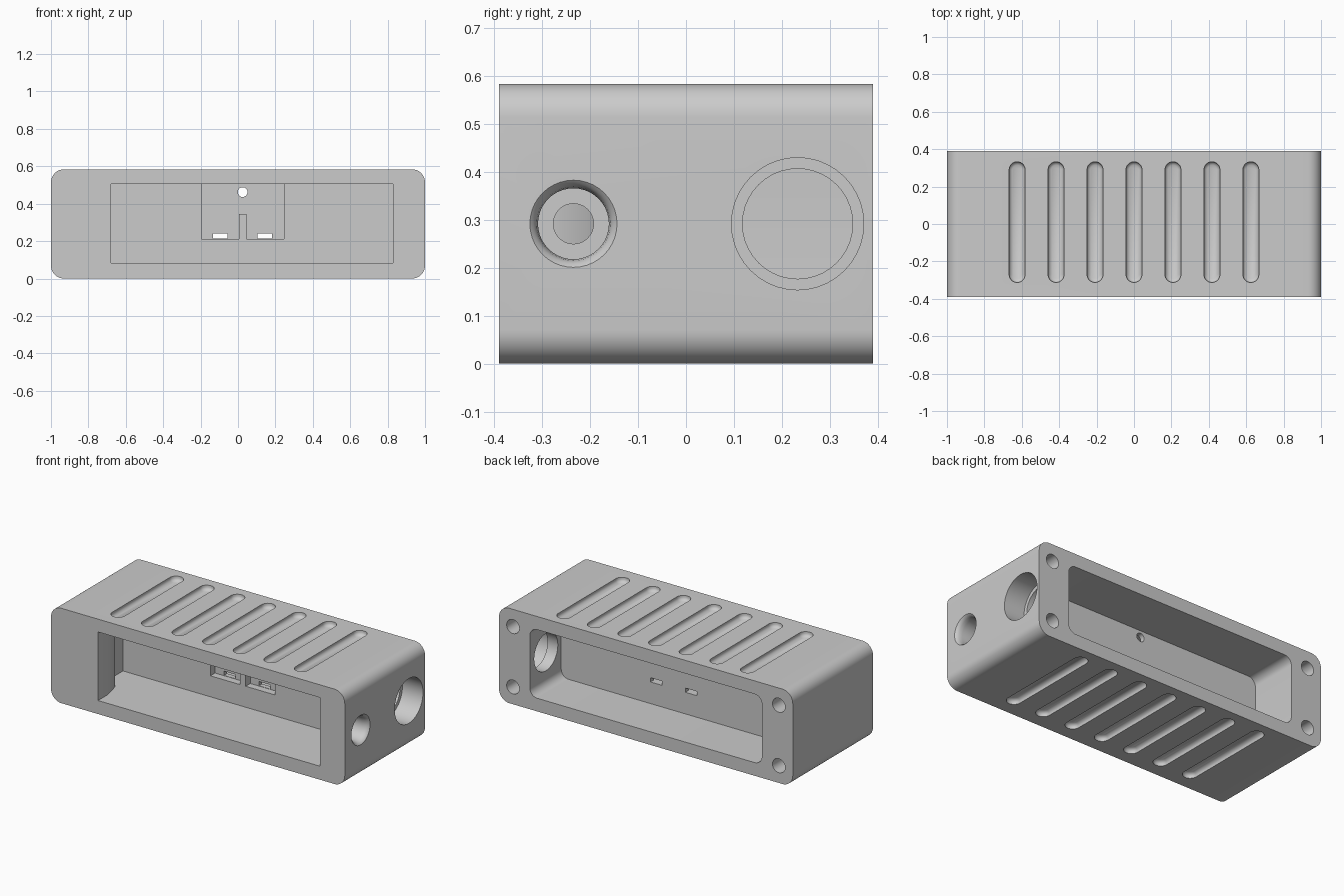
import bpy, bmesh
from math import sin, cos, pi, radians

if "Cube" in bpy.data.objects:
    bpy.data.objects.remove(bpy.data.objects["Cube"], do_unlink=True)

grey = bpy.data.materials.new("light_grey")
grey.use_nodes = True
COLOR = (0.6, 0.6, 0.6, 1)
grey.diffuse_color = COLOR
grey.node_tree.nodes["Principled BSDF"].inputs["Base Color"].default_value = COLOR

# Maps (u, v, t) to world space; t runs along the named axis
AXES = {"x": lambda u, v, t: (t, u, v),
        "y": lambda u, v, t: (u, t, v),
        "z": lambda u, v, t: (u, v, t)}


def rounded(cu, cv, w, h, r, n=10):
    """Rounded rectangle outline; a circle when w = h = 2r."""
    pts = []
    for k, (su, sv) in enumerate([(1, 1), (-1, 1), (-1, -1), (1, -1)]):
        for i in range(n + 1):
            a = (k + i / n) * pi / 2
            pts.append((cu + su * (w / 2 - r) + r * cos(a),
                        cv + sv * (h / 2 - r) + r * sin(a)))
    return pts


def loft(name, sections, axis):
    """Solid through matching outlines, each given as (outline, t)."""
    bm = bmesh.new()
    rings = [[bm.verts.new(AXES[axis](u, v, t)) for u, v in outline]
             for outline, t in sections]
    for a, b in zip(rings, rings[1:]):
        for i in range(len(a)):
            j = (i + 1) % len(a)
            bm.faces.new((a[i], a[j], b[j], b[i]))
    bm.faces.new(rings[0])
    bm.faces.new(rings[-1])
    bmesh.ops.remove_doubles(bm, verts=bm.verts, dist=1e-5)
    bmesh.ops.recalc_face_normals(bm, faces=bm.faces)
    mesh = bpy.data.meshes.new(name)
    bm.to_mesh(mesh)
    bm.free()
    ob = bpy.data.objects.new(name, mesh)
    bpy.context.collection.objects.link(ob)
    mesh.materials.append(grey)
    return ob


def prism(name, outline, t0, t1, axis):
    return loft(name, [(outline, t0), (outline, t1)], axis)


def bore(name, cu, cv, steps, axis):
    """Round cutter from (radius, t) steps."""
    return loft(name, [(rounded(cu, cv, 2 * r, 2 * r, r), t) for r, t in steps], axis)


def cut(target, cutter):
    mod = target.modifiers.new("cut", "BOOLEAN")
    mod.operation = "DIFFERENCE"
    mod.solver = "EXACT"
    mod.object = cutter
    bpy.context.view_layer.objects.active = target
    bpy.ops.object.modifier_apply(modifier=mod.name)
    bpy.data.objects.remove(cutter, do_unlink=True)


def box(u0, u1, v0, v1):
    return [(u0, v0), (u1, v0), (u1, v1), (u0, v1)]


H, D = 0.584, 0.39
MID = H / 2
LOW, HIGH = 0.083, 0.505

# Outer shell with rounded long edges
body = prism("enclosure_body", rounded(0, MID, 2, H, 0.07), -D, D, "y")

# Front compartment, undercut behind its thick left-hand lip
front = [(-0.68, -0.5), (0.83, -0.5), (0.83, 0.01), (-0.79, 0.01),
         (-0.79, -0.11), (-0.705, -0.19), (-0.68, -0.3)]
cut(body, prism("front_pocket", front, LOW, HIGH, "z"))

# Rear compartment with rounded corners
cut(body, prism("rear_pocket", rounded(0, MID, 1.58, HIGH - LOW, 0.05), 0.085, 0.5, "y"))

# Connector recess in the dividing wall, with a tongue left standing
recess = [(-0.195, 0.212), (0.005, 0.212), (0.005, 0.345), (0.045, 0.345),
          (0.045, 0.212), (0.245, 0.212), (0.245, HIGH), (-0.195, HIGH)]
cut(body, prism("connector_recess", recess, -0.05, 0.055, "y"))
for u in (-0.095, 0.143):
    cut(body, prism("wire_slot", box(u - 0.039, u + 0.039, 0.214, 0.24), 0.03, 0.12, "y"))
cut(body, bore("wire_hole", 0.025, 0.462, [(0.026, 0.03), (0.026, 0.12)], "y"))

# Stepped holes in the left end wall
cut(body, bore("large_port", 0.233, MID,
               [(0.138, 1.1), (0.138, 0.86), (0.115, 0.86), (0.115, 0.7)], "x"))
cut(body, bore("small_port", -0.235, MID,
               [(0.092, 1.01), (0.091, 1.0), (0.083, 0.993), (0.077, 0.98), (0.074, 0.96),
                (0.074, 0.88), (0.042, 0.88), (0.042, 0.75)], "x"))

# Screw holes in the rear corners
for u in (-0.905, 0.905):
    for dv in (-0.186, 0.186):
        cut(body, bore("screw_hole", u, MID + dv, [(0.043, 0.5), (0.043, 0.14)], "y"))

# Shallow rounded grooves on the top and the underside
groove = [(0.0425, -0.02), (0.0425, 0.012), (0.038, 0.022), (0.025, 0.03)]
for i in range(-3, 4):
    for base, sign in ((H, -1), (0, 1)):
        cut(body, loft("groove", [(rounded(i * 0.2083, 0.01, 2 * r, 0.56 + 2 * r, r),
                                   base + sign * t) for r, t in groove], "z"))

bpy.ops.object.select_all(action="DESELECT")
body.select_set(True)
bpy.context.view_layer.objects.active = body
bpy.ops.object.shade_smooth_by_angle(angle=radians(35))
